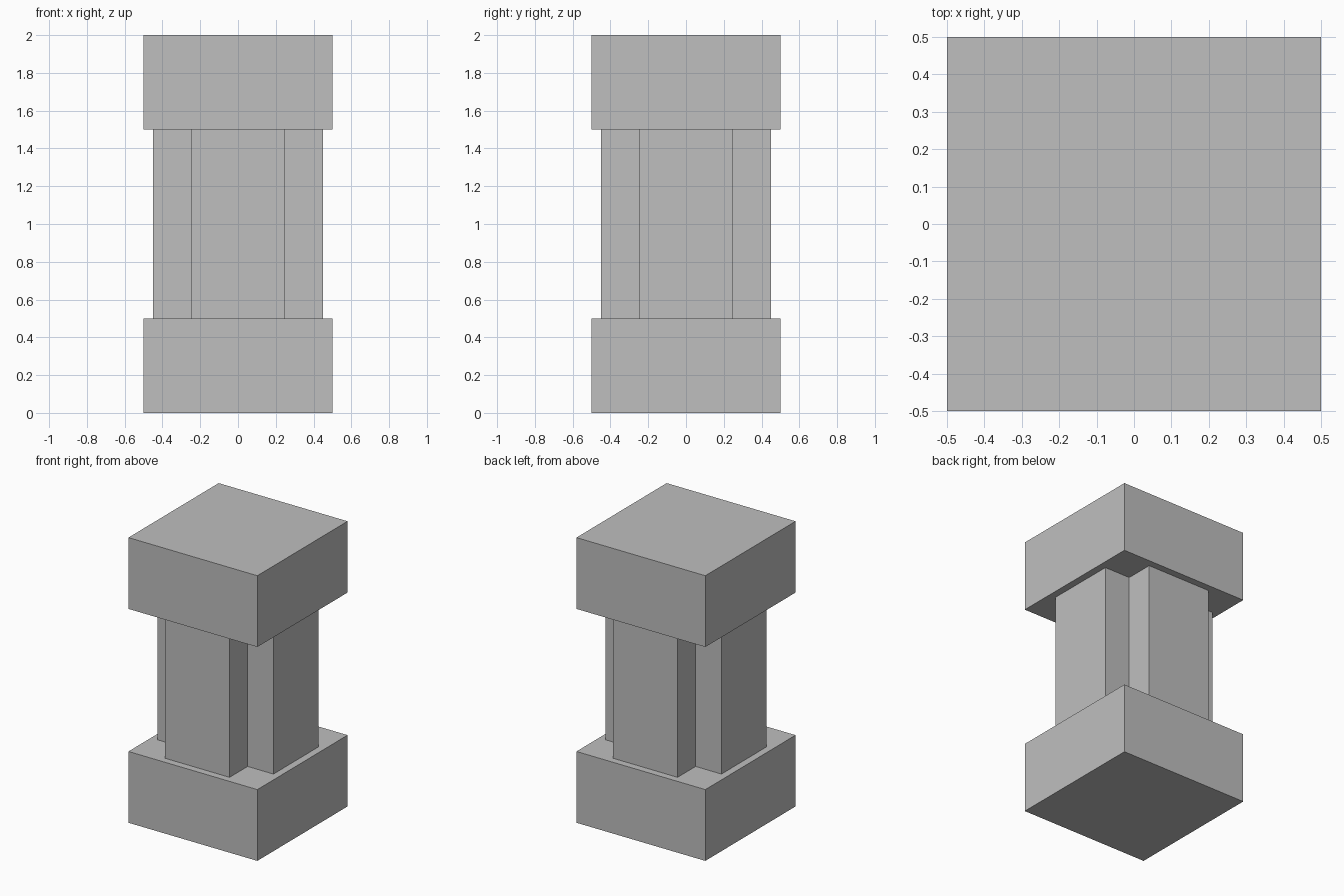
import bpy
import bmesh

if "Cube" in bpy.data.objects:
    bpy.data.objects.remove(bpy.data.objects["Cube"], do_unlink=True)

HALF = 0.5       # half width of the end blocks
REACH = 0.45     # how far the shaft arms reach from the axis
ARM = 0.25       # half width of each shaft arm

stone = bpy.data.materials.new("grey_stone")
stone.use_nodes = True
grey = (0.52, 0.52, 0.52, 1.0)
stone.diffuse_color = grey
stone.node_tree.nodes["Principled BSDF"].inputs["Base Color"].default_value = grey


def prism(name, profile, bottom, top):
    """Extrude a flat outline upwards into a closed, flat-shaded solid."""
    bm = bmesh.new()
    base = bm.faces.new([bm.verts.new((x, y, bottom)) for x, y in profile])
    side = bmesh.ops.extrude_face_region(bm, geom=[base], use_keep_orig=True)
    raised = [v for v in side["geom"] if isinstance(v, bmesh.types.BMVert)]
    bmesh.ops.translate(bm, vec=(0, 0, top - bottom), verts=raised)
    bmesh.ops.recalc_face_normals(bm, faces=bm.faces)
    mesh = bpy.data.meshes.new(name)
    bm.to_mesh(mesh)
    bm.free()
    mesh.materials.append(stone)
    obj = bpy.data.objects.new(name, mesh)
    bpy.context.collection.objects.link(obj)
    return obj


# Outlines: a square, and a plus made by turning one notched corner four times
square = [(-HALF, -HALF), (HALF, -HALF), (HALF, HALF), (-HALF, HALF)]
plus = []
corner = [(REACH, ARM), (ARM, ARM), (ARM, REACH)]
for turn in range(4):
    plus += corner
    corner = [(-y, x) for x, y in corner]

# Base block, cross-shaped shaft and top block
prism("base_block", square, 0.0, 0.5)
prism("cross_shaft", plus, 0.5, 1.5)
prism("top_block", square, 1.5, 2.0)
